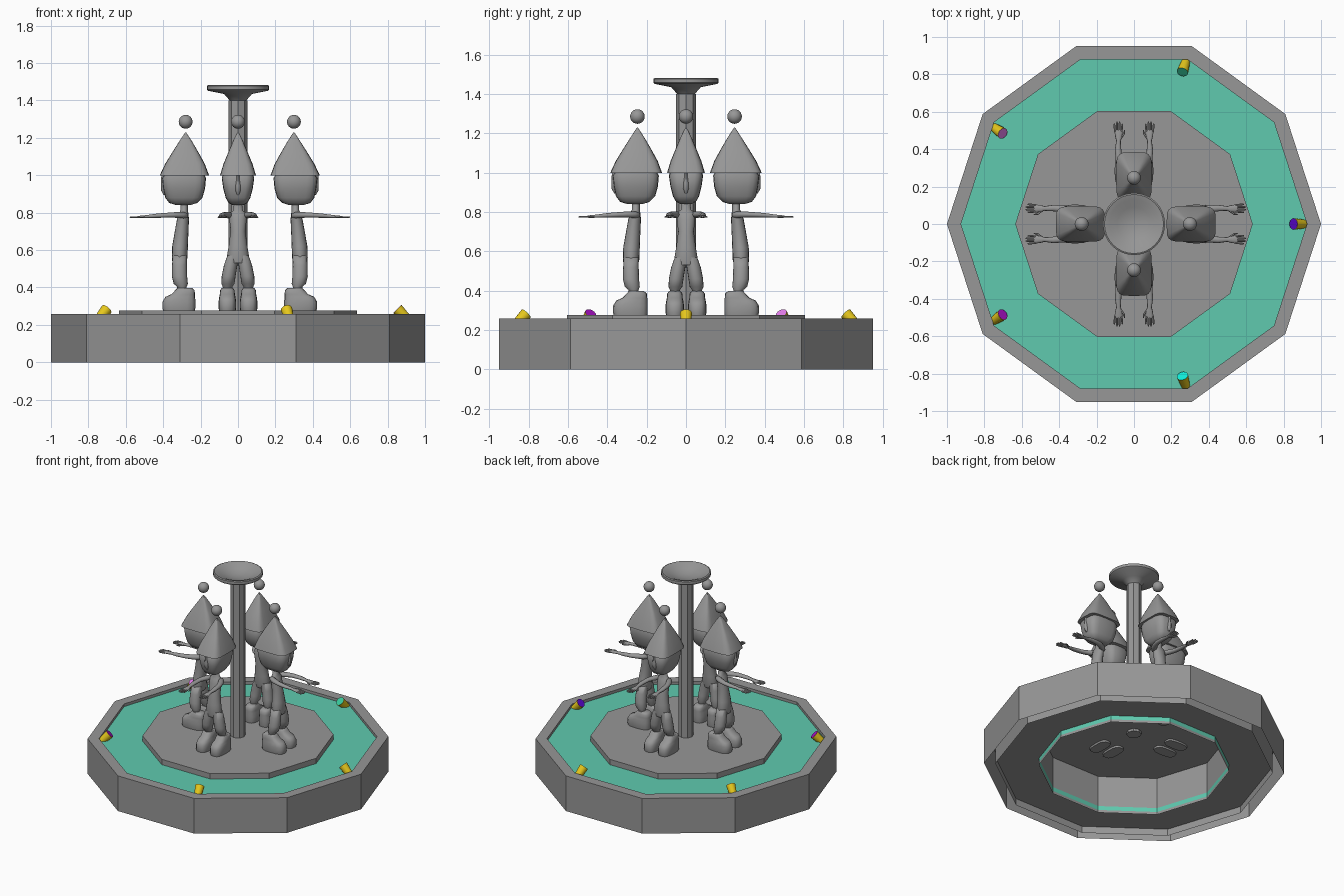
import bpy, bmesh
from math import sin, cos, pi, radians, copysign
from mathutils import Matrix, Vector

if "Cube" in bpy.data.objects:
    bpy.data.objects.remove(bpy.data.objects["Cube"])


def ring(c, a, b, axis='z', n=16, p=1.0):
    """Superellipse ring around c; half sizes a, b; p < 1 makes it squarer."""
    pts = []
    for i in range(n):
        t = 2 * pi * i / n
        s = copysign(abs(cos(t)) ** p, cos(t)) * a
        w = copysign(abs(sin(t)) ** p, sin(t)) * b
        off = (s, w, 0) if axis == 'z' else (0, s, w)
        pts.append(Vector(c) + Vector(off))
    return pts


def skin(bm, rings, caps=(True, True)):
    loops = [[bm.verts.new(v) for v in r] for r in rings]
    for lo, hi in zip(loops, loops[1:]):
        for i in range(len(lo)):
            j = (i + 1) % len(lo)
            bm.faces.new((lo[i], lo[j], hi[j], hi[i]))
    if caps[0]:
        bm.faces.new(loops[0][::-1])
    if caps[1]:
        bm.faces.new(loops[-1])


def stack(bm, rows, cv=0, n=16, p=1.0):
    """Loft upward through rows of (z, back, front, half width)."""
    skin(bm, [ring(((u0 + u1) / 2, cv, z), (u1 - u0) / 2, v, 'z', n, p)
              for z, u0, u1, v in rows])


def lathe(bm, profile, n, caps=(True, True)):
    skin(bm, [ring((0, 0, z), r, r, 'z', n) for r, z in profile], caps)


def finish(bm, name, angle=None, fix=True):
    if fix:
        bmesh.ops.recalc_face_normals(bm, faces=bm.faces)
    me = bpy.data.meshes.new(name)
    bm.to_mesh(me)
    bm.free()
    if angle:
        me.polygons.foreach_set('use_smooth', [True] * len(me.polygons))
        me.set_sharp_from_angle(angle=radians(angle))
    return me


def material(name, rgb):
    m = bpy.data.materials.new(name)
    m.diffuse_color = (*rgb, 1)
    m.use_nodes = True
    m.node_tree.nodes["Principled BSDF"].inputs["Base Color"].default_value = m.diffuse_color
    return m


stone = material('stone', (.31, .31, .31))
teal = material('water', (.115, .59, .43))
yellow = material('lamp_yellow', (.80, .58, .012))


def place(me, name, mat=stone, matrix=Matrix()):
    ob = bpy.data.objects.new(name, me)
    ob.matrix_world = matrix
    bpy.context.collection.objects.link(ob)
    if not me.materials:
        me.materials.append(mat)
    return ob


# Ten-sided basin, open underneath, with raised centre platform
bm = bmesh.new()
lathe(bm, [(1, 0), (1, .258), (.925, .258), (.925, .05), (.635, .05),
           (.635, .277)], 10, (False, True))
place(finish(bm, 'basin', fix=False), 'basin')
bm = bmesh.new()
lathe(bm, [(.925, .05), (.925, 0)], 10, (False, False))
lathe(bm, [(.635, 0), (.635, .02)], 10, (False, False))
place(finish(bm, 'basin_skirts', fix=False), 'basin_skirts')

# Water sheet, and its edge showing below the floor
bm = bmesh.new()
lathe(bm, [(.925, .238), (.635, .238)], 10, (False, False))
lathe(bm, [(.635, .02), (.635, .05)], 10, (False, False))
place(finish(bm, 'water', fix=False), 'water', teal)

# Centre pole and shallow dish
bm = bmesh.new()
lathe(bm, [(.05, .26), (.05, 1.40)], 8)
place(finish(bm, 'pole'), 'pole')
bm = bmesh.new()
lathe(bm, [(.04, 1.395), (.075, 1.435), (.16, 1.452), (.166, 1.458), (.166, 1.478),
           (.158, 1.482), (.13, 1.474), (.09, 1.455), (.04, 1.442), (.01, 1.44)], 32)
place(finish(bm, 'dish', 40), 'dish')

# Five tilted lamps with coloured lenses: (angle, lens colour)
lamps = [(0, (.10, .002, .62)), (72.3, (.04, .60, .34)), (145.4, (.80, .21, .86)),
         (214.6, (.38, .005, .55)), (287.7, (.005, .85, .70))]
for i, (deg, col) in enumerate(lamps):
    m = (Matrix.Rotation(radians(deg), 4, 'Z') @ Matrix.Translation((.853, 0, .284))
         @ Matrix.Rotation(radians(-45), 4, 'Y'))
    bm = bmesh.new()
    lathe(bm, [(.023, -.085), (.031, 0)], 16)
    place(finish(bm, 'lamp_housing', 40), f'lamp_housing_{i}', yellow, m)
    bm = bmesh.new()
    lathe(bm, [(.030, 0), (.030, .001)], 16)
    place(finish(bm, 'lamp_lens'), f'lamp_lens_{i}', material(f'lens_{i}', col), m)

parts = {}

# Figure torso and legs (figure faces +x)
bm = bmesh.new()
stack(bm, [(.53, -.003, .07, .052), (.56, -.01, .074, .060), (.62, -.012, .072, .050),
           (.70, -.015, .058, .040), (.765, -.018, .046, .046), (.795, -.015, .036, .047),
           (.812, -.012, .028, .026), (.86, -.012, .028, .020)])
for s in (-1, 1):
    skin(bm, [ring((u, s * v, z), a, b) for z, u, v, a, b in
              [(.37, .018, .056, .022, .022), (.405, .02, .056, .026, .026),
               (.42, .026, .054, .038, .035), (.46, .033, .050, .041, .037),
               (.52, .033, .039, .0395, .036), (.57, .031, .029, .038, .028)]])
parts['body'] = finish(bm, 'body', 75)

# Boots
bm = bmesh.new()
for s in (-1, 1):
    stack(bm, [(.265, -.048, .118, .042), (.29, -.052, .124, .047), (.325, -.052, .123, .047),
               (.350, -.051, .108, .043), (.364, -.050, .076, .040), (.385, -.048, .056, .039),
               (.398, -.034, .044, .030)], s * .057, 16, .7)
parts['boots'] = finish(bm, 'boots', 50)

# Arms with palms, fingers and thumbs
bm = bmesh.new()
for s in (-1, 1):
    skin(bm, [ring((u, s * v, z), a, b, 'x', 10) for u, v, z, a, b in
              [(-.012, .035, .785, .010, .010), (.01, .046, .787, .022, .018),
               (.05, .066, .788, .022, .016), (.09, .080, .787, .018, .014),
               (.15, .085, .784, .017, .012), (.20, .083, .780, .012, .009),
               (.215, .082, .779, .018, .008), (.245, .083, .777, .021, .007),
               (.255, .084, .777, .018, .005)]])
    for k in range(4):
        v = .066 + k * .012
        tip = .300 if k in (1, 2) else .290
        skin(bm, [ring((.245, s * v, .777), .005, .005, 'x', 6),
                  ring((tip - .006, s * (v + (k - 1.5) * .002), .776), .0045, .0045, 'x', 6),
                  ring((tip, s * (v + (k - 1.5) * .002), .776), .002, .002, 'x', 6)])
    skin(bm, [ring((.208, s * .074, .778), .007, .006, 'x', 6),
              ring((.235, s * .054, .775), .006, .005, 'x', 6),
              ring((.256, s * .050, .774), .002, .002, 'x', 6)])
parts['arms'] = finish(bm, 'arms', 75)

# Head and nose
bm = bmesh.new()
stack(bm, [(.842, -.03, .055, .030), (.852, -.062, .088, .050), (.88, -.09, .109, .066),
           (.93, -.104, .120, .079), (.985, -.109, .126, .087), (1.02, -.09, .10, .075)], 0, 20, .55)
stack(bm, [(.895, .10, .118, .006), (.92, .09, .132, .016), (.945, .09, .132, .016),
           (1.0, .10, .130, .008)], 0, 8)
parts['head'] = finish(bm, 'head', 60)

# Pointed hat with squared brim, and ball on top
bm = bmesh.new()
stack(bm, [(1.0, -.125, .138, .096), (1.06, -.103, .110, .078), (1.12, -.070, .073, .053),
           (1.18, -.035, .035, .028), (1.215, -.012, .012, .011), (1.23, -.002, .002, .002)],
      0, 20, .42)
parts['hat'] = finish(bm, 'hat', 45)
bm = bmesh.new()
bmesh.ops.create_uvsphere(bm, u_segments=20, v_segments=12, radius=.037,
                          matrix=Matrix.Translation((0, 0, 1.286)))
parts['hat_ball'] = finish(bm, 'hat_ball', 60)

# Four figures standing around the pole, facing outward
for i, dist in enumerate((.299, .247, .280, .247)):
    m = Matrix.Rotation(i * pi / 2, 4, 'Z') @ Matrix.Translation((dist, 0, 0))
    for name, me in parts.items():
        place(me, f'figure_{i + 1}_{name}', stone, m)
